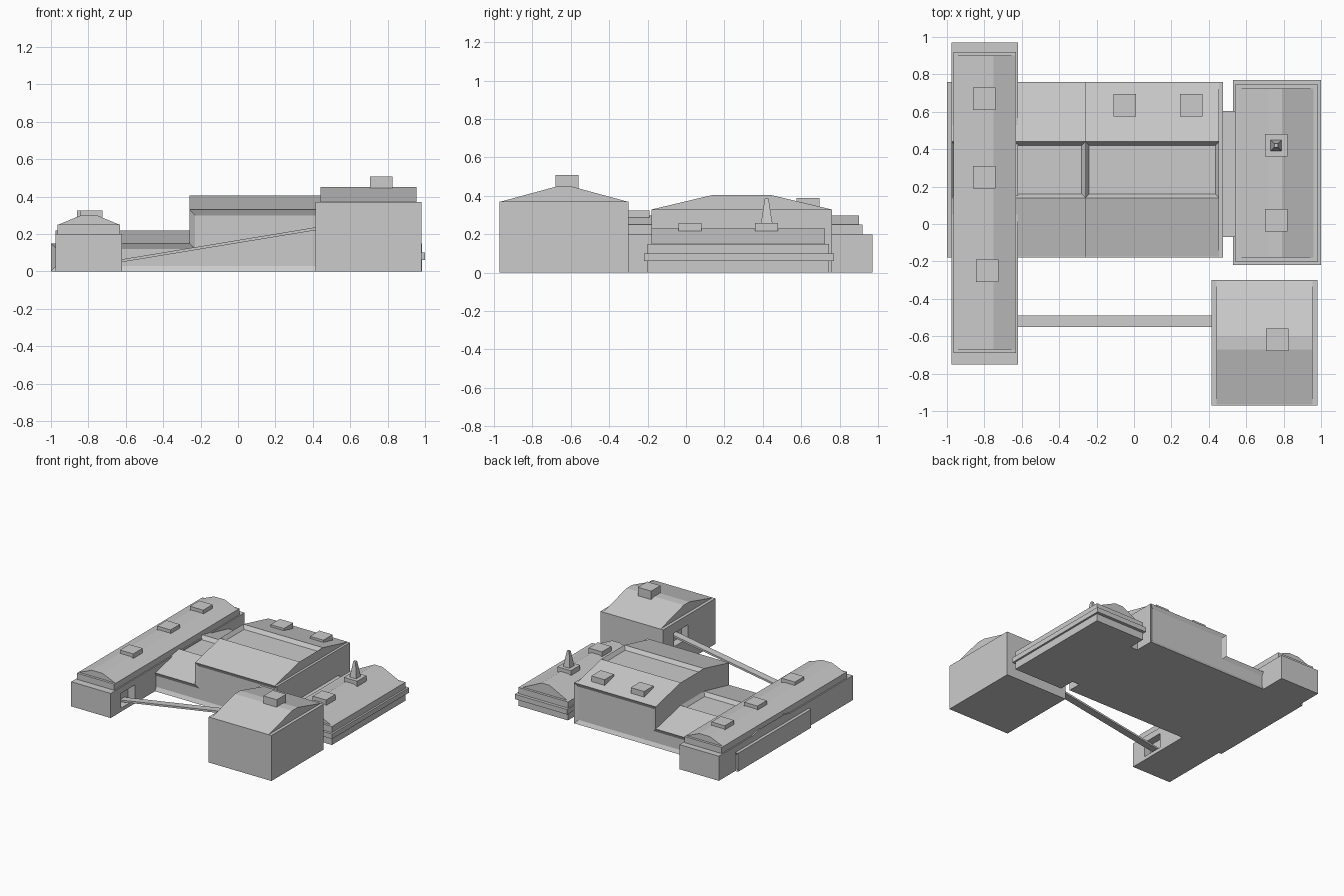
import bpy, bmesh
from mathutils import Vector

if "Cube" in bpy.data.objects:
    bpy.data.objects.remove(bpy.data.objects["Cube"], do_unlink=True)

grey = bpy.data.materials.new("light_grey")
grey.use_nodes = True
grey.diffuse_color = (0.6, 0.6, 0.6, 1)
grey.node_tree.nodes["Principled BSDF"].inputs["Base Color"].default_value = (0.6, 0.6, 0.6, 1)


def prism(name, profile, axis, lo, hi, inset=None):
    """Extrude an (across, z) profile along x or y; inset=(direction, margin, depth) sinks panels."""
    bm = bmesh.new()
    place = (lambda a, z: (lo, a, z)) if axis == "x" else (lambda a, z: (a, lo, z))
    face = bm.faces.new([bm.verts.new(place(a, z)) for a, z in profile])
    out = bmesh.ops.extrude_face_region(bm, geom=[face])
    step = Vector((hi - lo, 0, 0)) if axis == "x" else Vector((0, hi - lo, 0))
    bmesh.ops.translate(bm, vec=step, verts=[v for v in out["geom"] if isinstance(v, bmesh.types.BMVert)])
    bmesh.ops.recalc_face_normals(bm, faces=bm.faces)
    if inset:
        direction, margin, depth = inset
        bm.normal_update()
        for f in [f for f in bm.faces if direction(f.normal)]:
            bmesh.ops.inset_individual(bm, faces=[f], thickness=margin, depth=-depth, use_even_offset=True)
    mesh = bpy.data.meshes.new(name)
    bm.to_mesh(mesh)
    bm.free()
    mesh.materials.append(grey)
    obj = bpy.data.objects.new(name, mesh)
    bpy.context.collection.objects.link(obj)
    return obj


def box(name, x, y, z):
    return prism(name, [(x[0], z[0]), (x[1], z[0]), (x[1], z[1]), (x[0], z[1])], "y", *y)


def roof(name, axis, span, flat, z, length, inset=None):
    """Low pitched roof with a flat crown."""
    profile = [(span[0], z[0]), (span[1], z[0]), (flat[1], z[1]), (flat[0], z[1])]
    return prism(name, profile, axis, *length, inset=inset)


def vent(name, x, y, z, half=0.06):
    return box(name, (x - half, x + half), (y - half, y + half), z)


def cut_opening(obj, x, y, z):
    cutter = box("opening_cutter", x, y, z)
    cutter.hide_render = True
    mod = obj.modifiers.new("opening", "BOOLEAN")
    mod.operation, mod.solver, mod.object = "DIFFERENCE", "EXACT", cutter
    bpy.context.view_layer.objects.active = obj
    bpy.ops.object.modifier_apply(modifier=mod.name)
    bpy.data.objects.remove(cutter, do_unlink=True)


# Central hall: stepped walls with sunk facade panels
prism("hall_walls", [(-1, 0), (0.475, 0), (0.475, 0.33), (-0.26, 0.33), (-0.26, 0.15), (-1, 0.15)],
      "y", -0.18, 0.76, (lambda n: abs(n.y) > 0.9, 0.03, 0.015))
skylight = (lambda n: n.z > 0.99, 0.02, 0.03)
roof("hall_high_roof", "x", (-0.175, 0.755), (0.14, 0.44), (0.33, 0.405), (-0.26, 0.455), skylight)
roof("hall_low_roof", "x", (-0.175, 0.755), (0.14, 0.44), (0.15, 0.22), (-0.975, -0.26), skylight)
for x in (-0.05, 0.305):
    vent("hall_roof_vent", x, 0.635, (0.33, 0.39))

# Long wing on the right side
wing = box("long_wing_walls", (-0.975, -0.62), (-0.75, 0.97), (0, 0.2))
cut_opening(wing, (-0.68, -0.6), (-0.62, -0.44), (0.03, 0.15))
box("long_wing_cornice", (-0.965, -0.63), (-0.69, 0.92), (0.2, 0.25))
roof("long_wing_roof", "y", (-0.96, -0.635), (-0.845, -0.75), (0.25, 0.298), (-0.67, 0.9))
for x, y in ((-0.8, 0.67), (-0.8, 0.25), (-0.785, -0.25)):
    vent("long_wing_vent", x, y, (0.26, 0.325))

# Side building on the left, with a belt course
box("side_walls", (0.54, 0.985), (-0.2, 0.745), (0, 0.15))
box("side_belt_course", (0.53, 1.0), (-0.22, 0.77), (0.06, 0.1))
roof("side_roof", "y", (0.56, 0.96), (0.72, 0.79), (0.15, 0.23), (-0.18, 0.725))
for y in (0.02, 0.42):
    vent("side_roof_vent", 0.76, y, (0.2, 0.26))
box("connector", (0.46, 0.55), (-0.07, 0.605), (0, 0.12))

# Tapered spire
bpy.ops.mesh.primitive_cone_add(vertices=4, radius1=0.043, radius2=0.014, depth=0.13,
                                location=(0.76, 0.42, 0.32), rotation=(0, 0, 0.7854))
spire = bpy.context.object
spire.name = "spire"
spire.data.materials.append(grey)

# Tall front block
block = box("front_block_walls", (0.415, 0.98), (-0.97, -0.3), (0, 0.37))
cut_opening(block, (0.4, 0.475), (-0.62, -0.44), (0.18, 0.29))
roof("front_block_roof", "x", (-0.965, -0.305), (-0.67, -0.6), (0.37, 0.45), (0.44, 0.955))
vent("front_block_vent", 0.765, -0.62, (0.42, 0.508))

# Sloping bridge between the long wing and the front block
prism("bridge", [(-0.68, 0.04), (0.475, 0.23), (0.475, 0.246), (-0.68, 0.055)], "y", -0.55, -0.49)
